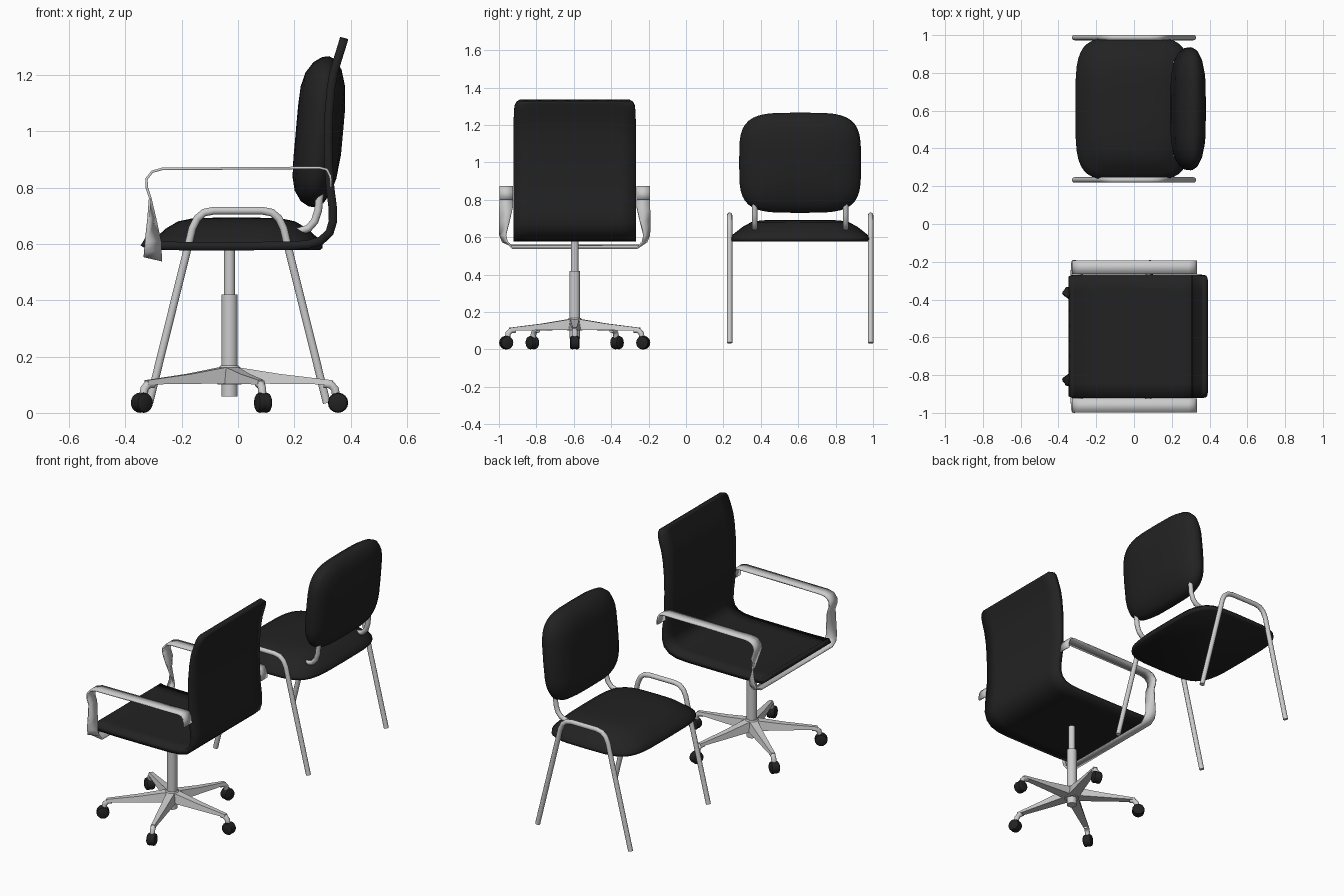
import bpy, bmesh, math
from mathutils import Matrix, Vector

if "Cube" in bpy.data.objects:
    bpy.data.objects.remove(bpy.data.objects["Cube"])

black = bpy.data.materials.new("black")
black.diffuse_color = (0.016, 0.016, 0.016, 1)
black.use_nodes = True
black.node_tree.nodes["Principled BSDF"].inputs["Base Color"].default_value = black.diffuse_color
OY, VY = -0.595, 0.61      # y centres of the office and visitor chairs
CX = -0.03                 # x of the office chair column


def add(name, verts, faces, mat=None, angle=40):
    me = bpy.data.meshes.new(name)
    me.from_pydata(verts, [], faces)
    bm = bmesh.new()
    bm.from_mesh(me)
    bmesh.ops.recalc_face_normals(bm, faces=bm.faces)
    bm.to_mesh(me)
    bm.free()
    ob = bpy.data.objects.new(name, me)
    bpy.context.collection.objects.link(ob)
    if mat:
        me.materials.append(mat)
    bpy.context.view_layer.objects.active = ob
    bpy.ops.object.select_all(action='DESELECT')
    ob.select_set(True)
    bpy.ops.object.shade_smooth_by_angle(angle=math.radians(angle))
    return ob


def loft(name, rings, mat=None, angle=40):
    n = len(rings[0])
    faces = [(r * n + i, r * n + (i + 1) % n, (r + 1) * n + (i + 1) % n, (r + 1) * n + i)
             for r in range(len(rings) - 1) for i in range(n)]
    faces += [tuple(range(n)), tuple(range((len(rings) - 1) * n, len(rings) * n))]
    return add(name, [p for r in rings for p in r], faces, mat, angle)


def sheet(name, rows, thick, mat=None):
    n = len(rows[0])
    faces = [(r * n + i, r * n + i + 1, (r + 1) * n + i + 1, (r + 1) * n + i)
             for r in range(len(rows) - 1) for i in range(n - 1)]
    ob = add(name, [p for r in rows for p in r], faces, mat)
    m = ob.modifiers.new("thickness", 'SOLIDIFY')
    m.thickness, m.offset = thick, 0
    return ob


def tube(name, pts, radius):
    cu = bpy.data.curves.new(name, 'CURVE')
    cu.dimensions = '3D'
    cu.bevel_depth, cu.bevel_resolution, cu.use_fill_caps = radius, 3, True
    sp = cu.splines.new('POLY')
    sp.points.add(len(pts) - 1)
    for p, c in zip(sp.points, pts):
        p.co = (*c, 1)
    ob = bpy.data.objects.new(name, cu)
    bpy.context.collection.objects.link(ob)
    return ob


def circle(r, z, n=16):
    return [(CX + r * math.cos(2 * math.pi * i / n), OY + r * math.sin(2 * math.pi * i / n), z)
            for i in range(n)]


def squircle(a, b, e, n=40):
    out = []
    for i in range(n):
        t = 2 * math.pi * i / n
        c, s = math.cos(t), math.sin(t)
        out.append((a * math.copysign(abs(c) ** (2 / e), c), b * math.copysign(abs(s) ** (2 / e), s)))
    return out


# Office chair: one-piece bent seat and back shell
profile = [(-.338, .607), (-.32, .596), (-.2, .592), (.0, .592), (.18, .593), (.25, .598), (.295, .612),
           (.325, .64), (.337, .68), (.336, .73), (.327, .80), (.321, .88), (.32, .97), (.323, 1.07),
           (.33, 1.15), (.34, 1.21), (.357, 1.265), (.368, 1.30), (.374, 1.32), (.377, 1.331)]
widths = [.318, .326] + [.327] * 14 + [.325, .322, .312, .295]
sheet("office_shell", [[(x, OY + w * k / 4, z) for k in range(-4, 5)]
                       for (x, z), w in zip(profile, widths)], .03, black)

# Office chair: flat band forming both arms, twisting to pass under the seat
half = [((x, .403, z), (x, .33, z)) for x, z in
        [(.33, .80), (.328, .84), (.315, .864), (.29, .87), (-.27, .866), (-.305, .856),
         (-.325, .83), (-.324, .80), (-.312, .765)]]
half += [((-.318, .403, .69), (-.294, .348, .69)), ((-.328, .40, .61), (-.275, .37, .61)),
         ((-.332, .385, .575), (-.272, .362, .575)), ((-.335, .345, .557), (-.27, .335, .542))]
band = half + [tuple((x, -y, z) for x, y, z in pr) for pr in reversed(half)]
sheet("office_arm_band", [[(x, OY + y, z) for x, y, z in pr] for pr in band], .009)

# Office chair: gas column and seat bracket
loft("column_lower", [circle(.029, .058), circle(.029, .42)])
loft("column_upper", [circle(.02, .40), circle(.02, .585)])
loft("base_hub", [circle(.042, .10), circle(.042, .155), circle(.032, .168)])

# Office chair: five tapered legs with casters
for k in range(5):
    M = Matrix.Translation((CX, OY, 0)) @ Matrix.Rotation(k * math.tau / 5, 4, 'Z')

    def T(p):
        return tuple(M @ Vector(p))
    loft("base_leg", [[T((r, -w, lo)), T((r, w, lo)), T((r, w * .7, hi)), T((r, -w * .7, hi))]
                      for r, w, lo, hi in [(.01, .034, .105, .165), (.18, .025, .103, .138),
                                           (.365, .015, .101, .116)]], angle=20)
    tube("caster_stem", [T(p) for p in [(.335, 0, .103), (.36, 0, .1), (.374, 0, .085), (.378, 0, .06)]], .015)
    prof = [(.024, -.026), (.033, -.021), (.036, -.012), (.034, -.003), (.034, .003),
            (.036, .012), (.033, .021), (.024, .026)]
    loft("caster_wheel", [[T((.385 + r * math.cos(math.tau * i / 16), y, .036 + r * math.sin(math.tau * i / 16)))
                           for i in range(16)] for r, y in prof], black)

# Visitor chair: domed seat cushion with flat underside
loft("visitor_seat", [[(x - .005, VY + y, z) for x, y in squircle(.305 * f, .38 * g, e)]
                      for z, f, g, e in [(.578, .97, .985, 4.5), (.585, 1, 1, 4.5), (.60, 1, .995, 4.5),
                                         (.625, .93, .91, 4.2), (.655, .82, .81, 4), (.68, .68, .69, 3.6),
                                         (.69, .52, .55, 3.2), (.693, .25, .27, 3)]], black, 60)

# Visitor chair: pillow backrest, flatter at the front and rounder behind
rings = []
for d, f in [(-.085, .35), (-.082, .6), (-.07, .78), (-.045, .92), (-.015, .99), (.01, 1), (.035, .95),
             (.058, .82), (.074, .62), (.083, .3)]:
    rings.append([(.29 + d + .09 * z, VY + y, .998 + z) for y, z in squircle(.326 * f, .268 * f, 4)])
loft("visitor_back", rings, black, 60)

# Visitor chair: side frames (legs and arch) and back supports
arch = [(-.315, .035), (-.175, .60), (-.162, .655), (-.145, .69), (-.12, .711), (-.085, .718)]
arch += [(-x, z) for x, z in reversed(arch)]
for s in (-1, 1):
    tube("visitor_side_frame", [(x, VY + s * .377, z) for x, z in arch], .0145)
    tube("visitor_back_support", [(x, VY + s * .243, z) for x, z in
                                  [(.16, .64), (.22, .645), (.25, .655), (.272, .68), (.285, .72), (.292, .80)]], .0145)
